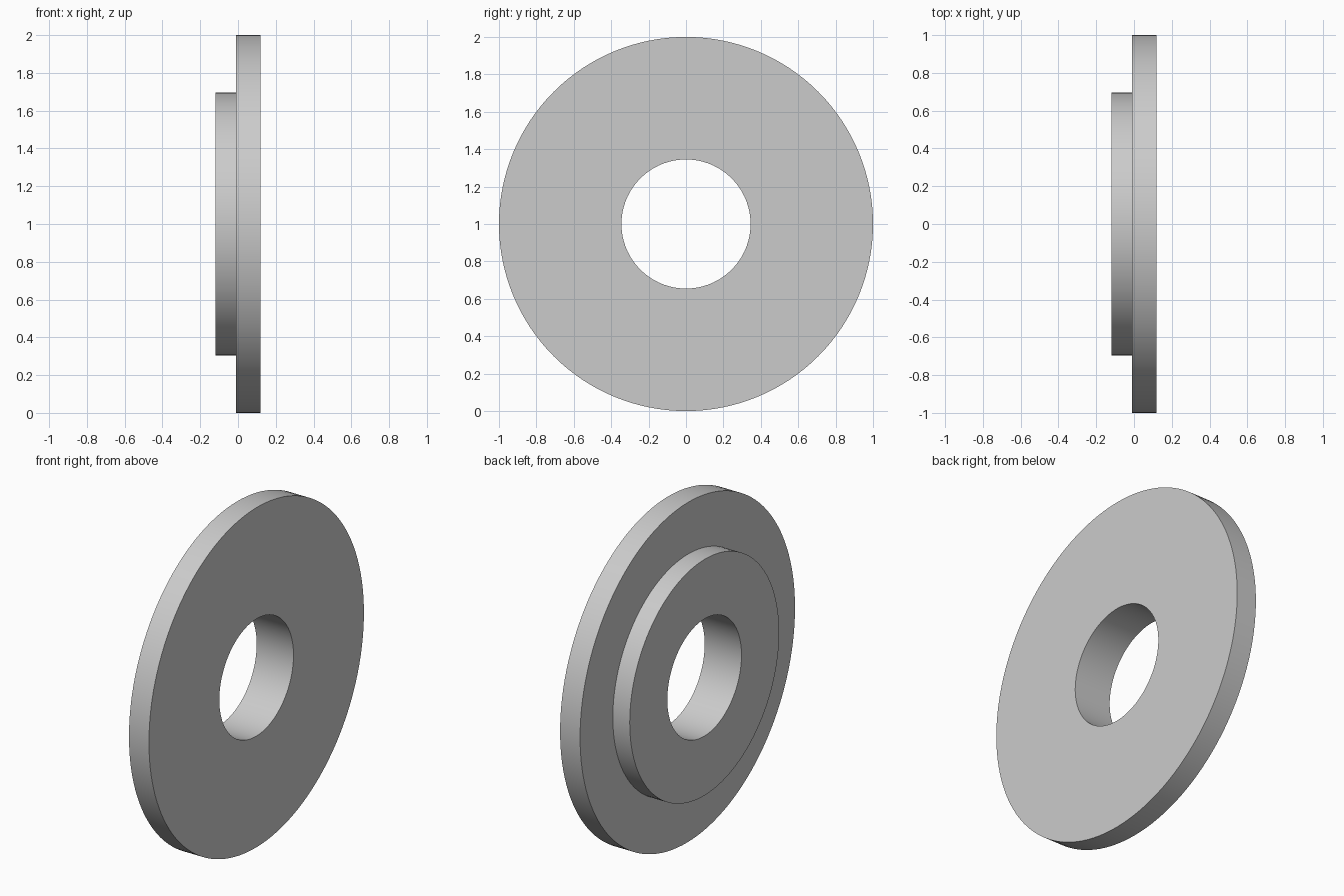
import bpy, bmesh, math
from mathutils import Matrix, Vector

cube = bpy.data.objects.get("Cube")
if cube:
    bpy.data.objects.remove(cube, do_unlink=True)

SEGMENTS = 128

# Plain grey metal
grey = bpy.data.materials.new("light_grey")
grey.use_nodes = True
colour = (0.6, 0.6, 0.6, 1)
grey.diffuse_color = colour
grey.node_tree.nodes["Principled BSDF"].inputs["Base Color"].default_value = colour


def lathe_x(name, profile):
    """Revolve a closed (x, radius) profile about the x axis."""
    bm = bmesh.new()
    verts = [bm.verts.new((x, 0, r)) for x, r in profile]
    edges = [bm.edges.new((v, verts[i - 1])) for i, v in enumerate(verts)]
    bmesh.ops.spin(bm, geom=verts + edges, cent=(0, 0, 0), axis=(1, 0, 0),
                   angle=math.tau, steps=SEGMENTS, use_merge=True)
    bmesh.ops.remove_doubles(bm, verts=bm.verts, dist=0.0001)
    bmesh.ops.recalc_face_normals(bm, faces=bm.faces)
    bm.transform(Matrix.Translation(Vector((0, 0, 1))))
    mesh = bpy.data.meshes.new(name)
    bm.to_mesh(mesh)
    bm.free()
    mesh.materials.append(grey)
    obj = bpy.data.objects.new(name, mesh)
    bpy.context.collection.objects.link(obj)
    bpy.ops.object.select_all(action="DESELECT")
    obj.select_set(True)
    bpy.context.view_layer.objects.active = obj
    bpy.ops.object.shade_smooth_by_angle(angle=math.radians(30))
    return obj


# Wide flange with a raised hub on its right side and a through bore
bore, hub, rim = 0.345, 0.695, 1.0
outer, step, inner = 0.12, -0.01, -0.12
lathe_x("flanged_washer", [
    (inner, bore), (inner, hub), (step, hub),
    (step, rim), (outer, rim), (outer, bore),
])
